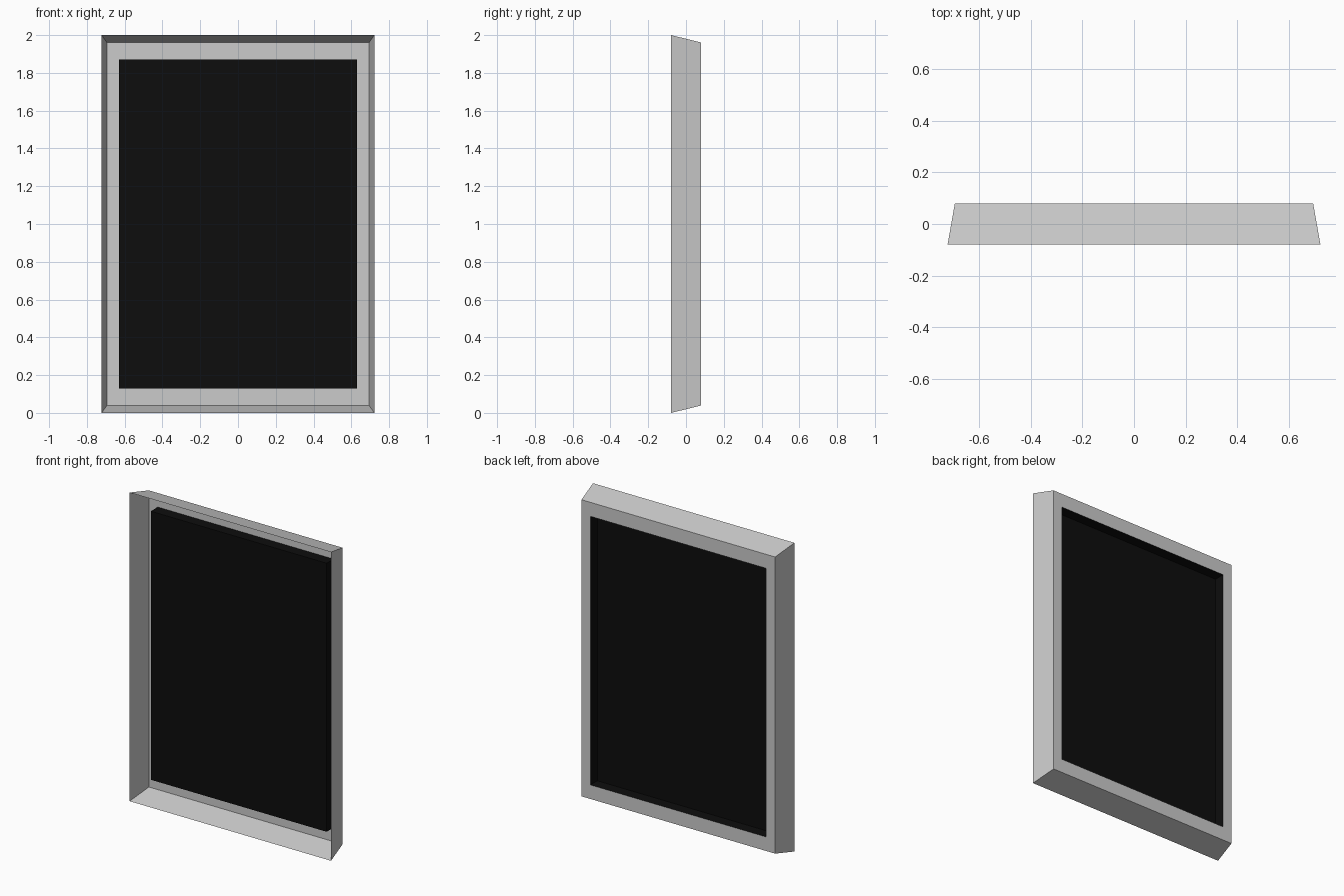
import bpy, bmesh

if "Cube" in bpy.data.objects:
    bpy.data.objects.remove(bpy.data.objects["Cube"])

CENTRE_Z = 1.0


def rect_loop(bm, half_w, half_h, y):
    """Rectangle of vertices facing the front at depth y."""
    return [bm.verts.new((sx * half_w, y, CENTRE_Z + sz * half_h))
            for sx, sz in ((-1, -1), (1, -1), (1, 1), (-1, 1))]


def shell(name, sections, cap=False):
    """Thin open shell bridging successive rectangles (half_w, half_h, y)."""
    bm = bmesh.new()
    loops = [rect_loop(bm, *s) for s in sections]
    for a, b in zip(loops, loops[1:]):
        for i in range(4):
            j = (i + 1) % 4
            bm.faces.new((a[i], a[j], b[j], b[i]))
    if cap:
        bm.faces.new(loops[-1])
    mesh = bpy.data.meshes.new(name)
    bm.to_mesh(mesh)
    bm.free()
    obj = bpy.data.objects.new(name, mesh)
    bpy.context.collection.objects.link(obj)
    return obj


# Flared outer wall, open at the front, ending in a flat ring at the back
shell("frame", [(0.722, 1.0, -0.079), (0.694, 0.961, 0.079), (0.63, 0.87, 0.079)])

# Dark panel: a shallow tray raised forward from the ring's opening
panel = shell("panel", [(0.63, 0.87, 0.079), (0.63, 0.87, 0.008)], cap=True)
black = bpy.data.materials.new("black")
black.diffuse_color = (0.004, 0.004, 0.004, 1)
black.use_nodes = True
black.node_tree.nodes["Principled BSDF"].inputs["Base Color"].default_value = black.diffuse_color
panel.data.materials.append(black)
